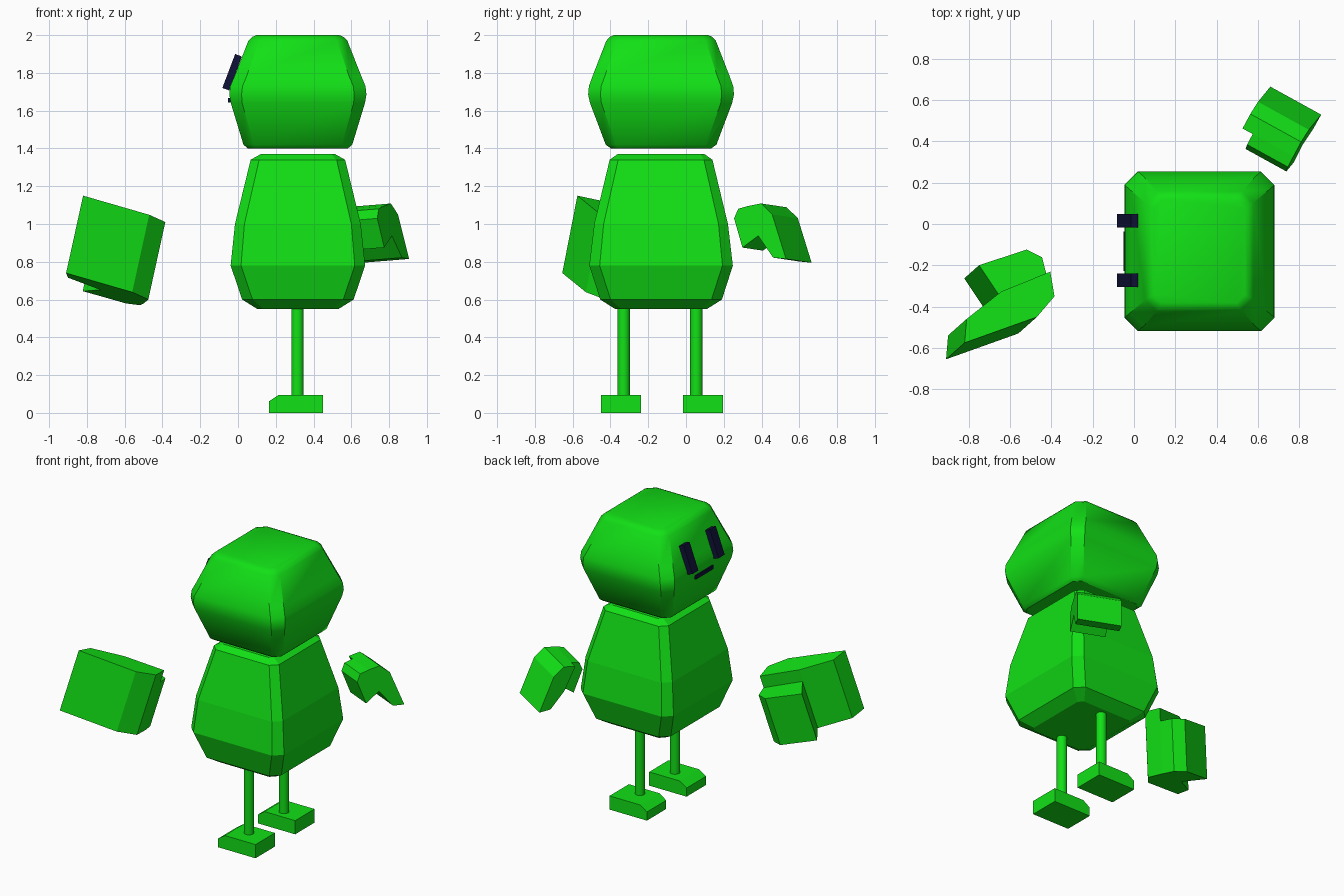
import bpy, bmesh, math
from mathutils import Vector

if "Cube" in bpy.data.objects:
    bpy.data.objects.remove(bpy.data.objects["Cube"])


def material(name, rgb):
    m = bpy.data.materials.new(name)
    m.diffuse_color = (*rgb, 1)
    m.use_nodes = True
    m.node_tree.nodes["Principled BSDF"].inputs["Base Color"].default_value = m.diffuse_color
    return m


GREEN = material("green", (0.006, 0.75, 0.008))
NAVY = material("navy", (0.005, 0.006, 0.04))


def finish(name, bm, mat, smooth=None):
    bmesh.ops.recalc_face_normals(bm, faces=bm.faces)
    me = bpy.data.meshes.new(name)
    bm.to_mesh(me)
    bm.free()
    me.materials.append(mat)
    ob = bpy.data.objects.new(name, me)
    bpy.context.collection.objects.link(ob)
    if smooth:
        bpy.context.view_layer.objects.active = ob
        ob.select_set(True)
        bpy.ops.object.shade_smooth_by_angle(angle=math.radians(smooth))
        ob.select_set(False)
    return ob


def loft(bm, loops):
    """Skin closed loops of points and cap both ends."""
    rings = [[bm.verts.new(p) for p in loop] for loop in loops]
    n = len(rings[0])
    for a, b in zip(rings, rings[1:]):
        for i in range(n):
            j = (i + 1) % n
            bm.faces.new((a[i], a[j], b[j], b[i]))
    bm.faces.new(rings[0])
    bm.faces.new(rings[-1])


def octagon(z, hx, hy, c):
    """Rectangle with cut corners around the body axis."""
    pts = [(hx, c - hy), (hx, hy - c), (hx - c, hy), (c - hx, hy),
           (-hx, hy - c), (-hx, c - hy), (c - hx, -hy), (hx - c, -hy)]
    return [(CX + x, CY + y, z) for x, y in pts]


def stacked(name, rings, smooth=None):
    bm = bmesh.new()
    loft(bm, [octagon(*r) for r in rings])
    finish(name, bm, GREEN, smooth)


def prism_y(name, profile, y0, y1, mat):
    """Extrude an (x, z) profile along y."""
    bm = bmesh.new()
    loft(bm, [[(x, y, z) for x, z in profile] for y in (y0, y1)])
    finish(name, bm, mat)


CX, CY = 0.317, -0.132

# Head: bevelled block, widest just above the middle
stacked("head", [(1.40, 0.265, 0.265, 0.04), (1.42, 0.288, 0.293, 0.055),
                 (1.64, 0.355, 0.376, 0.06), (1.685, 0.363, 0.386, 0.065),
                 (1.73, 0.358, 0.382, 0.065), (1.785, 0.335, 0.362, 0.065),
                 (1.97, 0.262, 0.29, 0.055), (1.99, 0.242, 0.272, 0.05),
                 (2.0, 0.22, 0.25, 0.04)], 35)

# Body: tapered block
stacked("body", [(0.55, 0.215, 0.243, 0.03), (0.60, 0.295, 0.322, 0.055),
                 (0.78, 0.356, 0.38, 0.055), (1.0, 0.333, 0.354, 0.05),
                 (1.34, 0.25, 0.272, 0.045), (1.37, 0.197, 0.23, 0.02)])

# Legs and feet
for side, y in (("right", 0.055), ("left", -0.33)):
    bm = bmesh.new()
    loft(bm, [[(0.315 + 0.033 * math.cos(k * math.pi / 8),
                y + 0.033 * math.sin(k * math.pi / 8), z) for k in range(16)]
              for z in (0.08, 0.57)])
    finish(side + "_leg", bm, GREEN, 40)
    yc = y + (0.035 if y > 0 else -0.015)
    prism_y(side + "_foot", [(0.163, 0), (0.45, 0), (0.45, 0.095), (0.215, 0.095), (0.163, 0.06)],
            yc - 0.106, yc + 0.106, GREEN)

# Face
for side, y in (("right", 0.015), ("left", -0.273)):
    prism_y(side + "_eye", [(-0.083, 1.72), (-0.015, 1.90), (0.02, 1.887), (-0.046, 1.707)],
            y - 0.033, y + 0.033, NAVY)
prism_y("mouth", [(-0.052, 1.642), (-0.052, 1.668), (-0.02, 1.668), (-0.02, 1.642)],
        -0.227, -0.037, NAVY)

# Hands: mitten profile (finger flap plus narrower thumb), mirrored and scaled
FINGERS = [(0, 0), (0.385, 0), (0.505, 0.066), (0.53, 0.186), (0.265, 0.175), (0.053, 0.106)]
THUMB = [(0.53, 0.186), (0.541, 0.275), (0.482, 0.335), (0.232, 0.341), (0.27, 0.175)]


def hand(name, tip, along, across, scale, mirror):
    w = Vector(across).normalized()
    u = Vector(along)
    u = (u - w * u.dot(w)).normalized()
    v = w.cross(u) * mirror
    for part, profile, start in (("fingers", FINGERS, 0), ("thumb", THUMB, 0.085)):
        bm = bmesh.new()
        loft(bm, [[Vector(tip) + scale * (u * a + v * b + w * d) for a, b in profile]
                  for d in (start, 0.427)])
        finish(name + "_" + part, bm, GREEN)


hand("left_hand", (-0.82, -0.575, 1.15), (0.35, 0.125, -0.10), (-0.09, -0.08, -0.41), 1, -1)
hand("right_hand", (0.66, 0.665, 0.795), (-0.05, -0.08, 0.24), (0.245, -0.135, 0.02), 0.66, 1)
